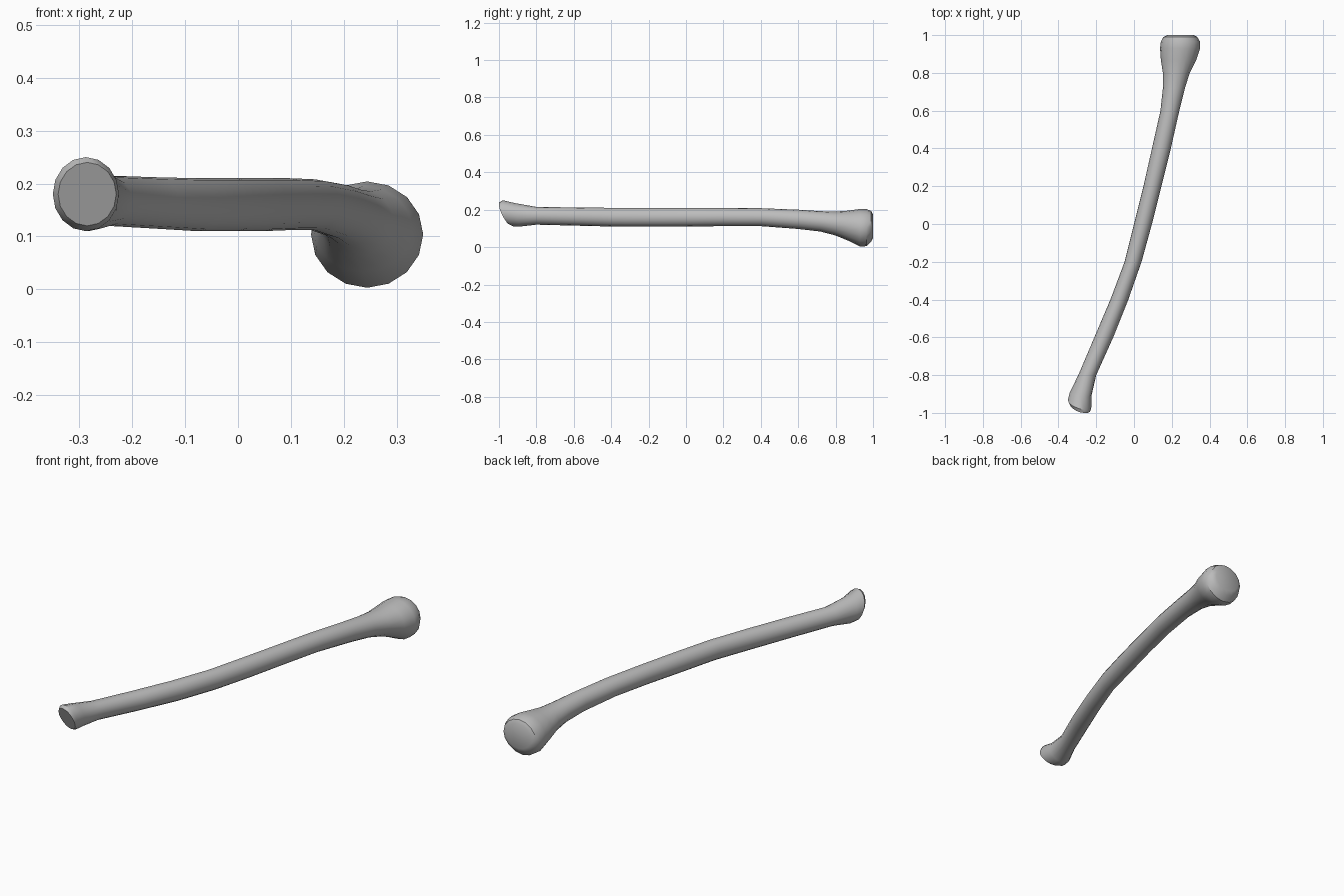
import bpy
import bmesh
from math import cos, sin, tau

# Remove the default object
cube = bpy.data.objects.get("Cube")
if cube:
    bpy.data.objects.remove(cube, do_unlink=True)

SIDES = 16

# Cross-sections along the bone: y, left x, right x, bottom z, top z, tilt
SECTIONS = [
    (-0.97, -0.34, -0.23, 0.12, 0.24, 1),
    (-0.95, -0.35, -0.225, 0.11, 0.25, 0.9),
    (-0.9, -0.34, -0.225, 0.11, 0.235, 0.5),
    (-0.8, -0.295, -0.2, 0.12, 0.215, 0),
    (-0.6, -0.21, -0.11, 0.115, 0.212, 0),
    (-0.4, -0.125, -0.03, 0.11, 0.21, 0),
    (-0.2, -0.05, 0.04, 0.11, 0.21, 0),
    (0, 0, 0.095, 0.11, 0.21, 0),
    (0.2, 0.05, 0.145, 0.112, 0.21, 0),
    (0.4, 0.095, 0.195, 0.112, 0.208, 0),
    (0.6, 0.14, 0.24, 0.097, 0.2, 0),
    (0.72, 0.153, 0.27, 0.083, 0.192, 0),
    (0.8, 0.153, 0.295, 0.062, 0.19, 0),
    (0.87, 0.142, 0.33, 0.033, 0.195, 0),
    (0.93, 0.138, 0.35, 0.003, 0.204, 0),
    (0.965, 0.142, 0.35, 0.005, 0.203, 0),
    (0.99, 0.155, 0.335, 0.03, 0.193, 0),
    (1, 0.175, 0.315, 0.05, 0.175, 0),
]


def make_material(name, colour):
    material = bpy.data.materials.new(name)
    material.use_nodes = True
    material.diffuse_color = colour
    shader = material.node_tree.nodes["Principled BSDF"]
    shader.inputs["Base Color"].default_value = colour
    return material


def add_ring(bm, y, left, right, bottom, top, tilt):
    """Add one oval cross-section; tilt slants the narrow end of the bone."""
    ring = []
    for i in range(SIDES):
        angle = tau * i / SIDES
        dx = cos(angle) * (right - left) / 2
        dz = sin(angle) * (top - bottom) / 2
        slant = -tilt * (0.3 * dx + 0.45 * dz)
        x = (left + right) / 2 + dx
        z = (bottom + top) / 2 + dz
        ring.append(bm.verts.new((x, max(y + slant, -1), z)))
    return ring


# Bone: one lofted tube, flared at both ends
bm = bmesh.new()
rings = [add_ring(bm, *section) for section in SECTIONS]
for lower, upper in zip(rings, rings[1:]):
    for i in range(SIDES):
        j = (i + 1) % SIDES
        bm.faces.new((lower[i], lower[j], upper[j], upper[i]))

# Flat joint faces closing the ends
bm.faces.new(rings[0])
bm.faces.new(rings[-1])
bmesh.ops.recalc_face_normals(bm, faces=bm.faces)

mesh = bpy.data.meshes.new("long_bone")
bm.to_mesh(mesh)
bm.free()
mesh.materials.append(make_material("bone_grey", (0.5, 0.5, 0.5, 1)))

bone = bpy.data.objects.new("long_bone", mesh)
bpy.context.collection.objects.link(bone)
bpy.context.view_layer.objects.active = bone
bone.select_set(True)
bpy.ops.object.shade_smooth_by_angle(angle=0.6)
